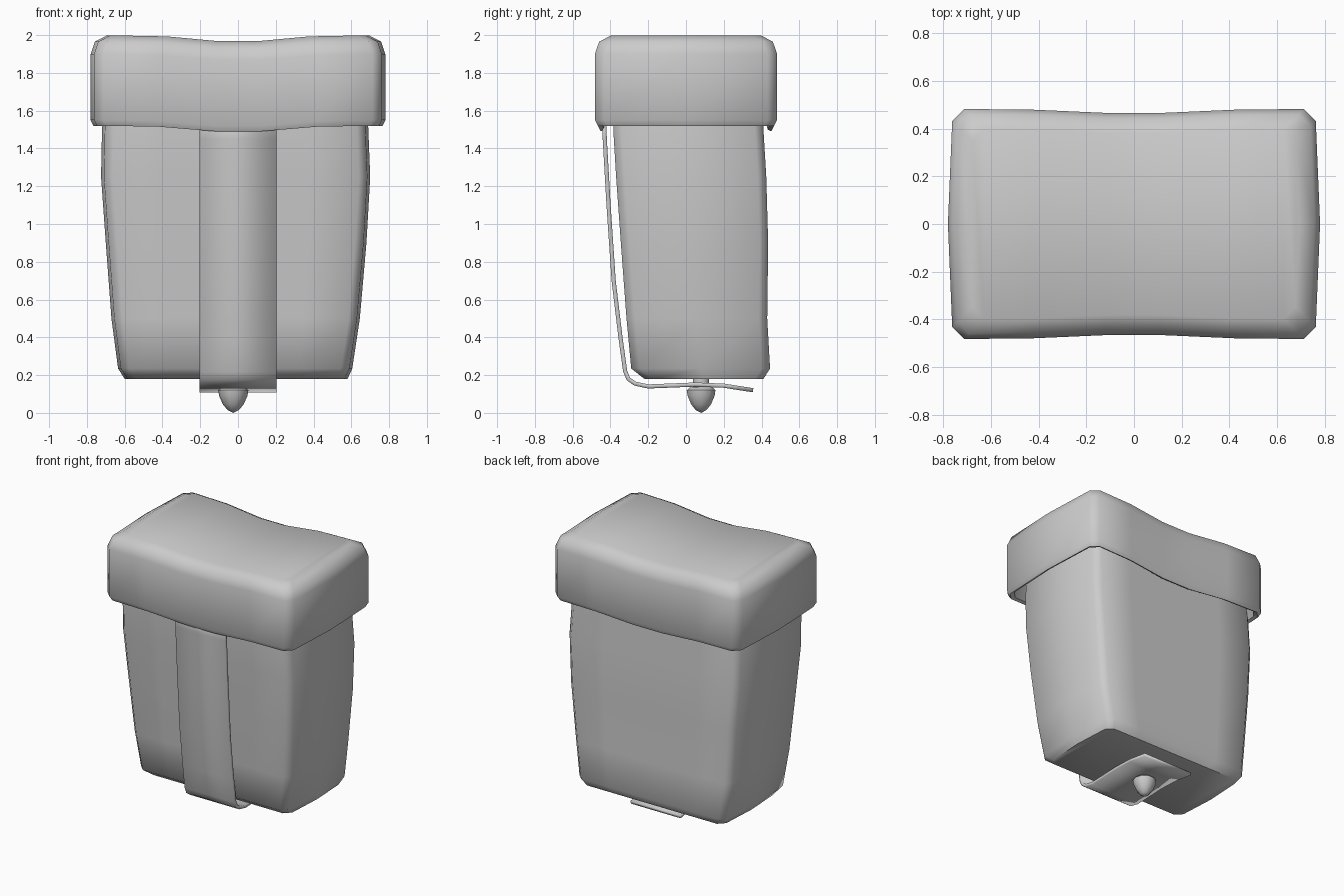
import bpy, bmesh, math

if "Cube" in bpy.data.objects:
    bpy.data.objects.remove(bpy.data.objects["Cube"])


def finish(name, bm, angle=50):
    bmesh.ops.recalc_face_normals(bm, faces=bm.faces)
    mesh = bpy.data.meshes.new(name)
    bm.to_mesh(mesh)
    bm.free()
    ob = bpy.data.objects.new(name, mesh)
    bpy.context.collection.objects.link(ob)
    bpy.ops.object.select_all(action='DESELECT')
    ob.select_set(True)
    bpy.context.view_layer.objects.active = ob
    bpy.ops.object.shade_smooth_by_angle(angle=math.radians(angle))
    return ob


def ring(z, x0, x1, y0, y1, cut, pinch, bulge, sag):
    """Chamfered rectangle: 6 points front, 3 right, 6 back, 3 left."""
    cx, hx = (x0 + x1) / 2, (x1 - x0) / 2
    cy = (y0 + y1) / 2
    fx = hx - cut - bulge
    steps = [(-1, 0), (-.6, .15), (-.17, .9), (.17, .9), (.6, .15), (1, 0)]
    front = [(cx + t * fx, y0 + pinch * w, z - sag * w) for t, w in steps]
    back = [(cx + t * fx, y1 - pinch * w, z - sag * w) for t, w in reversed(steps)]
    right = [(x1 - bulge, y0 + cut, z), (x1, cy, z), (x1 - bulge, y1 - cut, z)]
    left = [(x0 + bulge, y1 - cut, z), (x0, cy, z), (x0 + bulge, y0 + cut, z)]
    return front + right + back + left


def loft(name, rings):
    bm = bmesh.new()
    rows = [[bm.verts.new(p) for p in r] for r in rings]
    for a, b in zip(rows, rows[1:]):
        n = len(a)
        for i in range(n):
            j = (i + 1) % n
            bm.faces.new((a[i], a[j], b[j], b[i]))
    # end caps made of strips running front to back
    for r in (rows[0], rows[-1]):
        for i in range(5):
            bm.faces.new((r[i], r[i + 1], r[13 - i], r[14 - i]))
        bm.faces.new(r[5:10])
        bm.faces.new(r[14:18] + [r[0]])
    return finish(name, bm)


# Tapered pouch body: z, x range, y range
body = [(.18, -.60, .58, -.22, .41), (.235, -.635, .605, -.29, .445),
        (.5, -.67, .645, -.315, .43), (.9, -.70, .68, -.345, .435),
        (1.25, -.725, .70, -.37, .425), (1.5, -.72, .69, -.385, .41),
        (1.75, -.70, .68, -.38, .40)]
loft("pouch_body", [ring(*r, .045, 0, .015, 0) for r in body])

# Overhanging hollow lid with sagging top: z, inset
lid = [(1.85, .06), (1.53, .035), (1.52, .015), (1.55, 0), (1.9, 0), (1.965, .022), (1.998, .085)]
loft("lid", [ring(z, -.78 + i, .78 - i, -.482 + i, .482 - i, .05, .018, .018, .033)
             for z, i in lid])

# Strap running down the front and under the body
path = [(-.435, 1.6), (-.43, 1.45), (-.41, 1.1), (-.383, .7), (-.347, .4), (-.322, .22),
        (-.305, .18), (-.27, .155), (-.2, .14), (.05, .15), (.2, .144), (.355, .12)]
bm = bmesh.new()
cols = [[bm.verts.new((x, y, z)) for y, z in path] for x in (-.203, .203)]
for i in range(len(path) - 1):
    bm.faces.new((cols[0][i], cols[0][i + 1], cols[1][i + 1], cols[1][i]))
strap = finish("strap", bm, 40)
mod = strap.modifiers.new("thickness", 'SOLIDIFY')
mod.thickness = .022
mod.offset = 0

# Stud holding the strap to the underside
profile = [(0, 0), (.03, .015), (.055, .045), (.075, .09), (.08, .12), (.06, .137),
           (.045, .137), (.045, .2)]
bm = bmesh.new()
vs = [bm.verts.new((-.025 + r, .08, z)) for r, z in profile]
es = [bm.edges.new(p) for p in zip(vs, vs[1:])]
bmesh.ops.spin(bm, geom=vs + es, cent=(-.025, .08, 0), axis=(0, 0, 1),
               angle=math.tau, steps=10, use_duplicate=False)
bmesh.ops.remove_doubles(bm, verts=bm.verts, dist=.0005)
finish("stud", bm)
